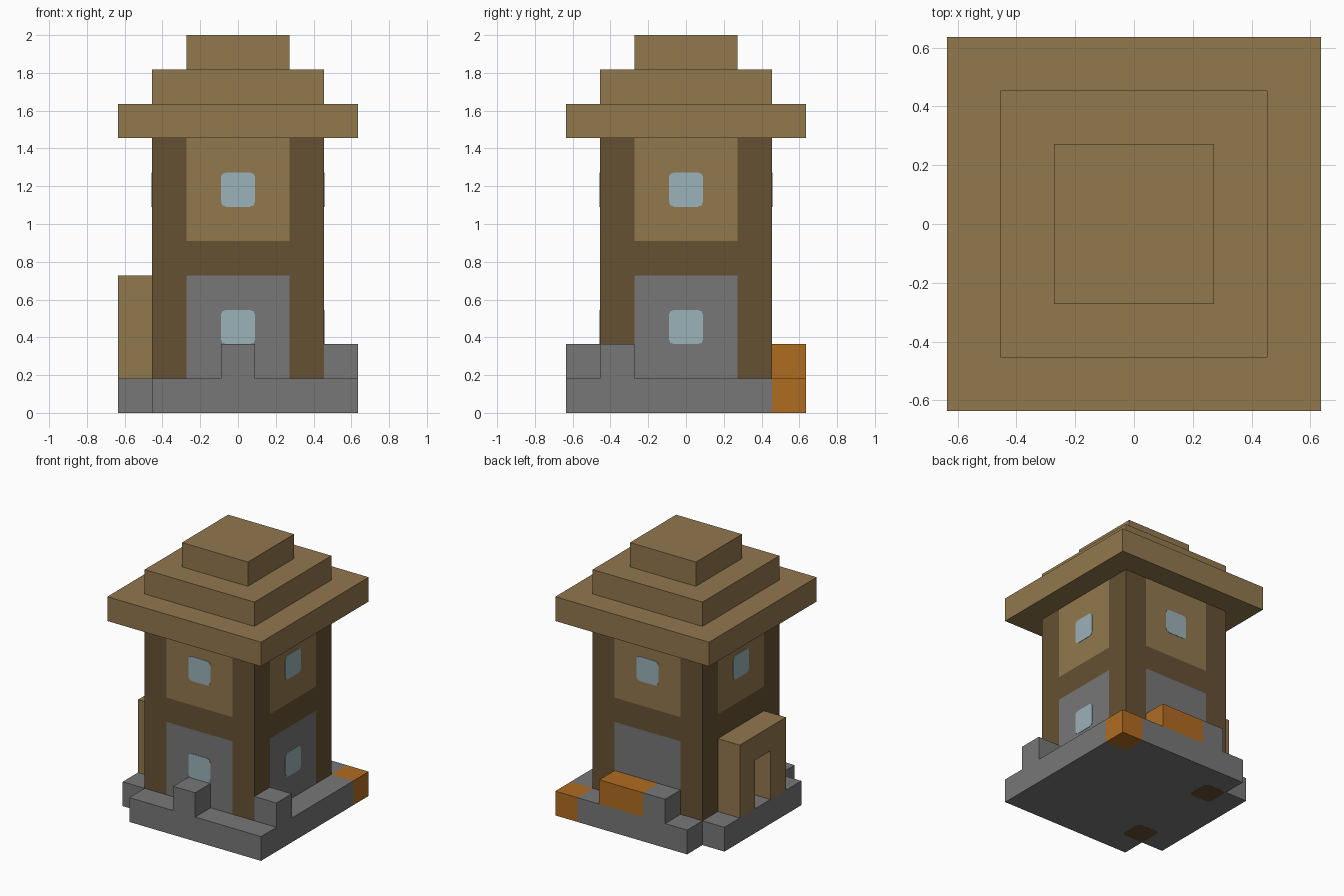
import bpy, bmesh
from math import pi
from mathutils import Matrix, Vector

U = 2 / 11  # edge of one block

cube = bpy.data.objects.get("Cube")
if cube:
    bpy.data.objects.remove(cube, do_unlink=True)


def material(name, rgb):
    """Flat material from 0-255 display values."""
    lin = [((c / 255 + 0.055) / 1.055) ** 2.4 for c in rgb] + [1]
    m = bpy.data.materials.new(name)
    m.use_nodes = True
    m.diffuse_color = lin
    m.node_tree.nodes["Principled BSDF"].inputs["Base Color"].default_value = lin
    return m


TAN = material("tan planks", (146, 120, 78))
TIMBER = material("dark timber", (102, 81, 51))
STONE = material("grey stone", (119, 119, 119))
GLASS = material("pale glass", (155, 178, 184))
ORANGE = material("orange block", (176, 108, 33))


def finish(name, bm, mat, turn=0):
    """Scale from blocks to units, turn about z in quarter steps, and link."""
    bm.transform(Matrix.Rotation(turn * pi / 2, 4, "Z") @ Matrix.Scale(U, 4))
    bmesh.ops.recalc_face_normals(bm, faces=bm.faces)
    me = bpy.data.meshes.new(name)
    bm.to_mesh(me)
    bm.free()
    me.materials.append(mat)
    ob = bpy.data.objects.new(name, me)
    bpy.context.collection.objects.link(ob)
    return ob


def box(name, lo, hi, mat, turn=0, round_axis=None):
    """Box between two corners, in blocks; may round the edges along one axis."""
    lo, hi = Vector(lo), Vector(hi)
    bm = bmesh.new()
    bmesh.ops.create_cube(bm, size=1)
    bm.transform(Matrix.Translation((lo + hi) / 2) @ Matrix.Diagonal((*(hi - lo), 1)))
    if round_axis is not None:
        edges = [e for e in bm.edges
                 if all(abs((e.verts[0].co - e.verts[1].co)[a]) < 1e-5
                        for a in range(3) if a != round_axis)]
        bmesh.ops.bevel(bm, geom=edges, offset=0.15, segments=2,
                        profile=0.5, affect="EDGES")
    return finish(name, bm, mat, turn)


# Foundation: square slab with notches at two corners and the orange corner
outline = [(-2.5, -3.5), (3.5, -3.5), (3.5, 2.5), (2.5, 2.5), (2.5, 3.5),
           (-2.5, 3.5), (-2.5, 2.5), (-3.5, 2.5), (-3.5, -2.5), (-2.5, -2.5)]
bm = bmesh.new()
base = bm.faces.new([bm.verts.new((x, y, 0)) for x, y in outline])
top = bmesh.ops.extrude_face_region(bm, geom=[base], use_keep_orig=True)
bmesh.ops.translate(bm, vec=(0, 0, 1),
                    verts=[v for v in top["geom"] if isinstance(v, bmesh.types.BMVert)])
finish("foundation", bm, STONE)
box("orange_corner", (2.5, 2.5, 0), (3.5, 3.5, 1), ORANGE)
for side, y in (("front", -2), ("back", 2)):
    box(f"post_foot_{side}", (-2.5, y - 0.5, -0.005), (-1.5, y + 0.5, 0.015),
        TIMBER, round_axis=2)

# Raised blocks on the foundation rim
box("front_rim_block", (-0.5, -3.5, 1), (0.5, -2.5, 2), STONE)
box("side_rim_block", (2.5, -2.5, 1), (3.5, -1.5, 2), STONE)
box("back_rim_block", (-1.5, 2.5, 1), (-0.5, 3.5, 2), STONE)
box("back_orange_block", (-0.5, 2.5, 1), (1.5, 3.5, 2), ORANGE)

# Two storeys: corner posts, infill walls and windows
for storey, z, wall in (("lower", 1, STONE), ("upper", 5, TAN)):
    for turn, side in enumerate(("front", "left", "back", "right")):
        box(f"{storey}_post_{side}", (-2.5, -2.5, z), (-1.5, -1.5, z + 3), TIMBER, turn)
        if storey == "lower" and side == "right":
            # Doorway through this wall
            for jamb, x in (("a", -1.5), ("b", 0.5)):
                box(f"door_jamb_{jamb}", (x, -2.5, z), (x + 1, -1.5, z + 3), wall, turn)
            box("door_head", (-0.5, -2.5, z + 2), (0.5, -1.5, z + 3), wall, turn)
            continue
        box(f"{storey}_wall_{side}", (-1.5, -2.5, z), (1.5, -1.5, z + 3), wall, turn)
        if storey == "upper" or side != "back":
            box(f"{storey}_window_{side}", (-0.5, -2.515, z + 1), (0.5, -2.485, z + 2),
                GLASS, turn, round_axis=1)
box("floor_beam", (-2.5, -2.5, 4), (2.5, 2.5, 5), TIMBER)

# Entrance arch outside the doorway
for pillar, x in (("a", -1.5), ("b", 0.5)):
    box(f"arch_pillar_{pillar}", (x, -3.5, 1), (x + 1, -2.5, 3), TAN, 3)
box("arch_lintel", (-1.5, -3.5, 3), (1.5, -2.5, 4), TAN, 3)

# Stepped roof
for i, half in enumerate((3.5, 2.5, 1.5)):
    box(f"roof_step_{i + 1}", (-half, -half, 8 + i), (half, half, 9 + i), TAN)
